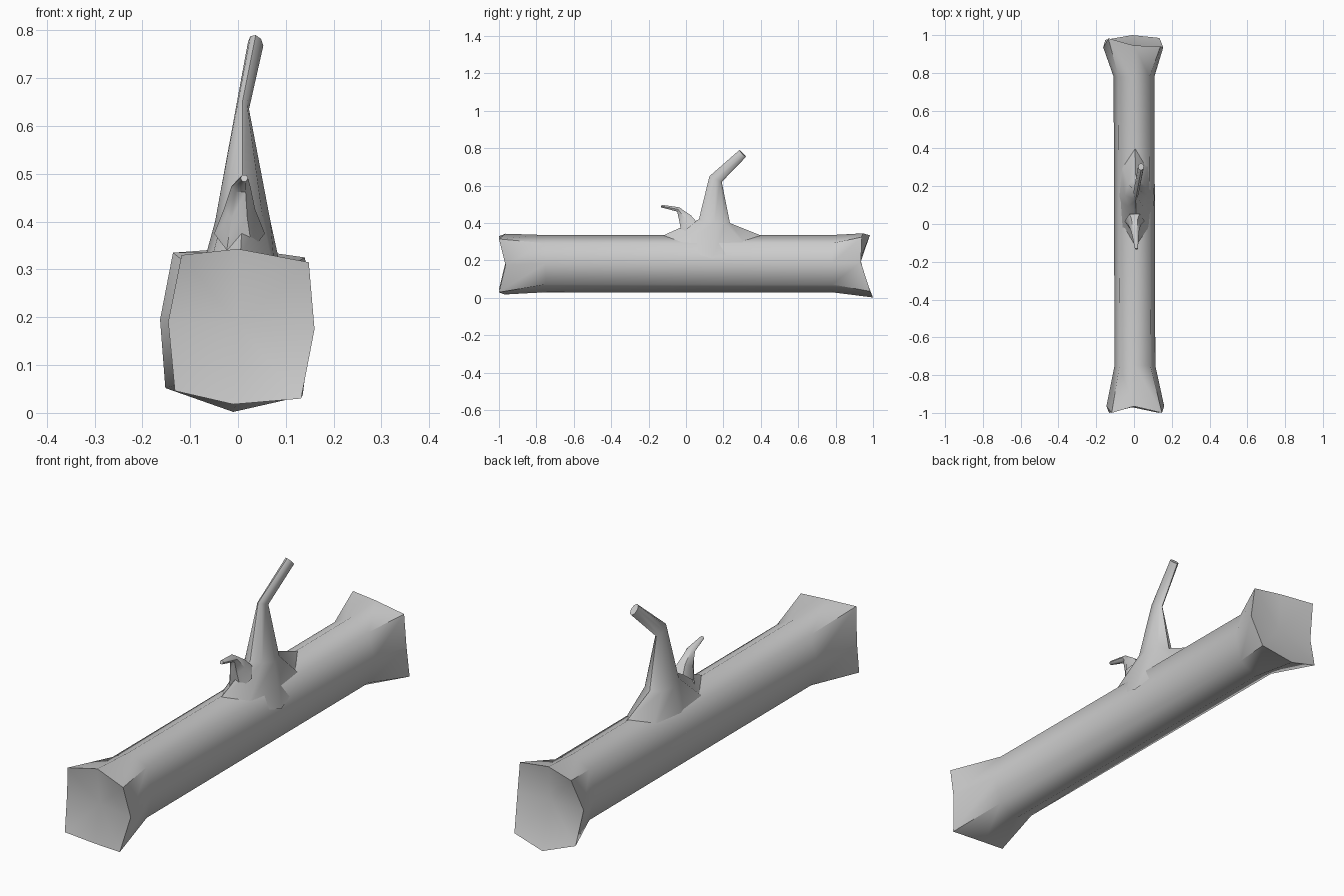
import bpy, bmesh
from math import cos, sin, pi
from mathutils import Vector

if "Cube" in bpy.data.objects:
    bpy.data.objects.remove(bpy.data.objects["Cube"])


def loft(name, rings, start_cap=None, end_cap=None):
    """Skin a list of equal-sized rings; caps fan to a centre point."""
    bm = bmesh.new()
    vs = [[bm.verts.new(p) for p in r] for r in rings]
    n = len(vs[0])
    for a, b in zip(vs, vs[1:]):
        for i in range(n):
            j = (i + 1) % n
            bm.faces.new((a[i], a[j], b[j], b[i]))
    for ring, cap in ((vs[0], start_cap), (vs[-1], end_cap)):
        if cap:
            c = bm.verts.new(cap)
            for i in range(n):
                bm.faces.new((ring[i], ring[(i + 1) % n], c))
    bmesh.ops.recalc_face_normals(bm, faces=bm.faces)
    me = bpy.data.meshes.new(name)
    bm.to_mesh(me)
    bm.free()
    ob = bpy.data.objects.new(name, me)
    bpy.context.collection.objects.link(ob)
    bpy.ops.object.select_all(action='DESELECT')
    ob.select_set(True)
    bpy.context.view_layer.objects.active = ob
    bpy.ops.object.shade_smooth_by_angle(angle=pi / 3.2)
    return ob


def ring(c, u, v, n=8, sag=0.0):
    """Ellipse around c with half axes u and v, drooping along u by sag."""
    c, u, v = Vector(c), Vector(u), Vector(v)
    pts = []
    for i in range(n):
        a = 2 * pi * i / n
        pts.append(c + u * cos(a) + v * sin(a) - Vector((0, 0, sag * cos(a) ** 2)))
    return pts


def trunk_ring(y, cx=0.0):
    """Eight-sided section of the straight trunk."""
    w, d = 0.108, 0.082
    return [(cx + x, y, z) for x, z in
            ((w, .185), (d, .292), (0, .336), (-d, .292),
             (-w, .185), (-d, .072), (0, .03), (d, .072))]


# Trunk with flared, ragged cut ends
front_end = [(.16, -.965, .175), (.148, -1, .315), (0, -.965, .343), (-.118, -1, .33),
             (-.146, -.965, .19), (-.132, -1, .046), (-.01, -.97, .018), (.132, -1, .03)]
back_end = [(.155, .935, .19), (.14, .94, .325), (0, .945, .345), (-.136, .983, .335),
            (-.163, .935, .195), (-.152, .975, .052), (-.01, 1, .002), (.135, .985, .035)]
loft("log_trunk", [front_end, trunk_ring(-.75, .005), trunk_ring(.78), back_end],
     (0, -.945, .185), (0, .925, .19))

# Tall bent branch with a wide root that blends into the trunk
loft("tall_branch", [
    ring((.005, .14, .33), (.105, 0, 0), (0, .27, 0), sag=.12),
    ring((.01, .152, .41), (.058, 0, 0), (0, .083, -.01), sag=.01),
    ring((.009, .158, .635), (.014, 0, 0), (0, .033, -.015)),
    ring((.037, .303, .772), (.016, 0, -.004), (0, .018, -.018)),
], end_cap=(.037, .303, .772))

# Short hooked twig in front of the branch
loft("small_twig", [
    ring((.003, .015, .375), (.053, 0, 0), (0, .045, .04), n=6),
    ring((.003, -.005, .425), (.033, 0, 0), (0, .035, .02), n=6),
    ring((.006, -.042, .473), (.02, 0, 0), (0, .006, .013), n=6),
    ring((.013, -.132, .491), (.008, 0, 0), (0, .003, .008), n=6),
], end_cap=(.013, -.132, .491))
